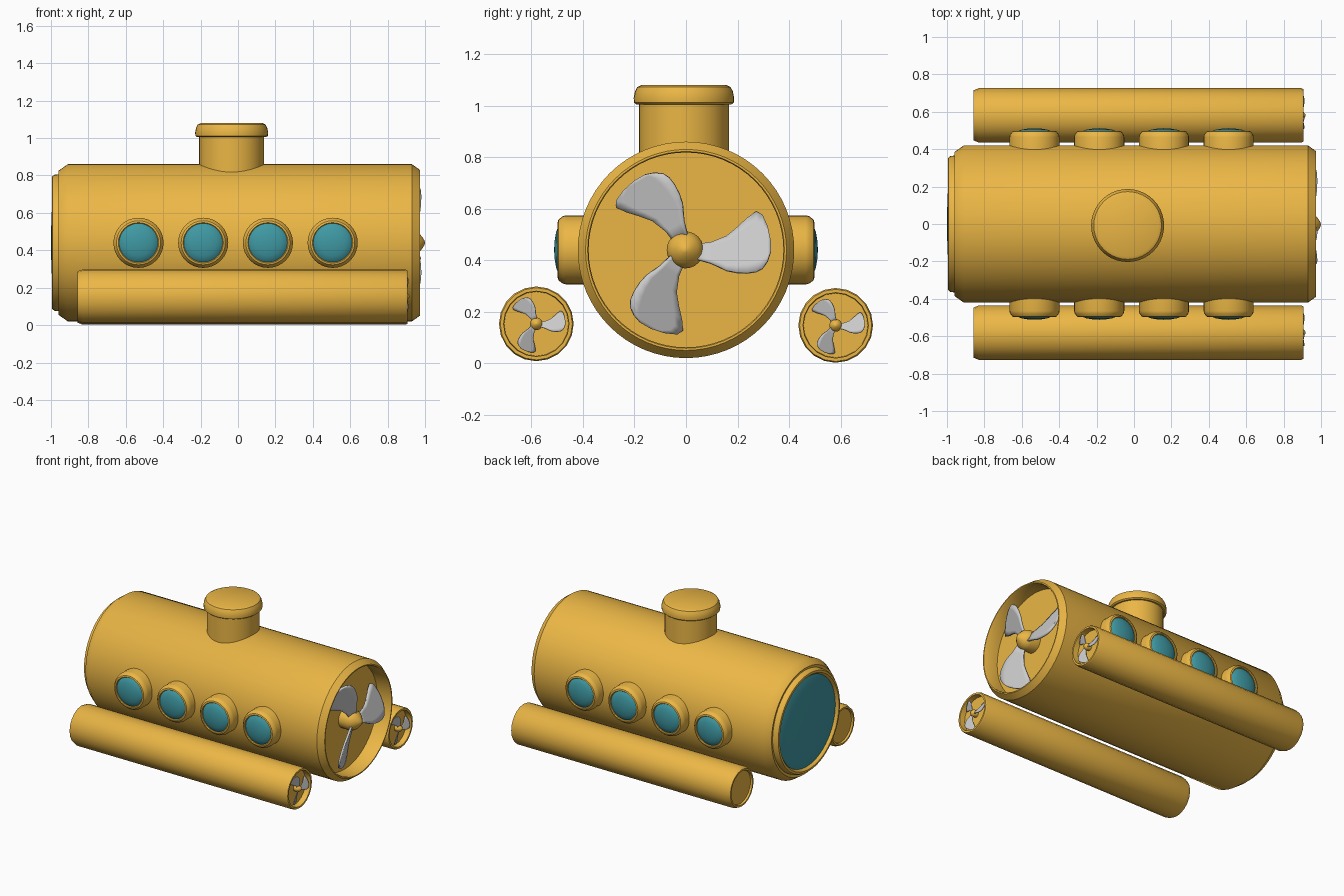
import bpy, bmesh, math
from mathutils import Vector, Matrix

if "Cube" in bpy.data.objects:
    bpy.data.objects.remove(bpy.data.objects["Cube"])


def material(name, color):
    m = bpy.data.materials.new(name)
    m.diffuse_color = color
    m.use_nodes = True
    m.node_tree.nodes["Principled BSDF"].inputs["Base Color"].default_value = m.diffuse_color
    return m


YELLOW = material("yellow_paint", (0.83, 0.47, 0.06, 1))
GLASS = material("teal_glass", (0.05, 0.32, 0.37, 1))


def finish(name, bm, mat=None, angle=35):
    bmesh.ops.recalc_face_normals(bm, faces=bm.faces)
    me = bpy.data.meshes.new(name)
    bm.to_mesh(me)
    bm.free()
    ob = bpy.data.objects.new(name, me)
    bpy.context.collection.objects.link(ob)
    if mat:
        me.materials.append(mat)
    bpy.ops.object.select_all(action='DESELECT')
    ob.select_set(True)
    bpy.context.view_layer.objects.active = ob
    bpy.ops.object.shade_smooth_by_angle(angle=math.radians(angle))
    return ob


def lathe(name, profile, origin, axis, mat=None, sides=32):
    """Turn (radius, height) points around an axis through origin."""
    bm = bmesh.new()
    rings = []
    for r, h in profile:
        n = sides if r > 0 else 1
        rings.append([bm.verts.new((r * math.cos(math.tau * i / sides),
                                    r * math.sin(math.tau * i / sides), h)) for i in range(n)])
    for a, b in zip(rings, rings[1:]):
        for i in range(sides):
            j = (i + 1) % sides
            quad = [a[i % len(a)], a[j % len(a)], b[j % len(b)], b[i % len(b)]]
            bm.faces.new(list(dict.fromkeys(quad)))
    rot = Vector(axis).to_track_quat('Z', 'Y').to_matrix().to_4x4()
    bm.transform(Matrix.Translation(origin) @ rot)
    return finish(name, bm, mat)


# Blade stations: distance from hub, lower edge, upper edge
STATIONS = [(0.04, -0.035, 0.02), (0.10, -0.052, 0.028), (0.16, -0.08, 0.052),
            (0.20, -0.088, 0.085), (0.24, -0.09, 0.122), (0.275, -0.085, 0.147),
            (0.30, -0.072, 0.135), (0.32, -0.045, 0.09), (0.332, -0.01, 0.035)]


def propeller(name, center, s):
    bm = bmesh.new()
    across = 6
    for k in range(3):
        rot = Matrix.Rotation(k * math.tau / 3, 3, 'X')
        grid = []
        for u, lo, hi in STATIONS:
            row = []
            for i in range(across + 1):
                v = lo + (hi - lo) * i / across
                row.append(bm.verts.new(Vector(center) + rot @ Vector((-0.42 * v, u, v)) * s))
            grid.append(row)
        for a, b in zip(grid, grid[1:]):
            for i in range(across):
                bm.faces.new((a[i], a[i + 1], b[i + 1], b[i]))
    blades = finish(name + "_blades", bm)
    sol = blades.modifiers.new("thickness", 'SOLIDIFY')
    sol.thickness = 0.014 * s
    sol.offset = 0
    hub = [(0, -0.075), (0.07, -0.075), (0.072, -0.01), (0.064, 0.015), (0.05, 0.033),
           (0.03, 0.05), (0.012, 0.061), (0, 0.064)]
    lathe(name + "_hub", [(r * s, h * s) for r, h in hub], center, (1, 0, 0), YELLOW, 24)


# Main hull with recessed stern and stepped bow ring
lathe("hull", [(0, -0.97), (0.325, -0.97), (0.33, -0.985), (0.34, -0.995), (0.355, -0.993),
               (0.364, -0.98), (0.366, -0.955), (0.376, -0.955), (0.385, -0.96), (0.42, -0.91),
               (0.42, 0.93), (0.39, 0.972), (0.382, 0.972), (0.378, 0.965), (0.378, 0.86),
               (0, 0.86)], (0, 0, 0.44), (1, 0, 0), YELLOW, 64)
lathe("bow_window", [(0, 1.0), (0.12, 0.998), (0.22, 0.993), (0.30, 0.985), (0.328, 0.975),
                     (0.328, 0.95), (0, 0.95)], (0, 0, 0.44), (-1, 0, 0), GLASS, 64)
propeller("main_propeller", (0.936, -0.003, 0.44), 1.0)

# Hatch tower and its rounded cap
lathe("hatch_tower", [(0, 0.75), (0.174, 0.75), (0.174, 1.02), (0, 1.02)],
      (-0.034, -0.008, 0), (0, 0, 1), YELLOW, 40)
lathe("hatch_cap", [(0, 1.005), (0.185, 1.005), (0.194, 1.012), (0.195, 1.03), (0.19, 1.055),
                    (0.181, 1.072), (0.165, 1.08), (0, 1.08)],
      (-0.034, -0.008, 0), (0, 0, 1), YELLOW, 40)

for side, label in ((-1, "front"), (1, "back")):
    # Portholes
    for i in range(4):
        at = (-0.532 + 0.346 * i, 0, 0.44)
        lathe(f"{label}_porthole_rim_{i + 1}",
              [(0, 0.34), (0.134, 0.34), (0.134, 0.465), (0.131, 0.478), (0.118, 0.495),
               (0.108, 0.498), (0.104, 0.493), (0.104, 0.475), (0, 0.475)],
              at, (0, side, 0), YELLOW, 32)
        lathe(f"{label}_porthole_glass_{i + 1}",
              [(0, 0.512), (0.035, 0.51), (0.07, 0.504), (0.095, 0.494), (0.105, 0.485),
               (0.105, 0.46), (0, 0.46)], at, (0, side, 0), GLASS, 32)
    # Side thruster pods
    z = 0.15 - 0.003 * side
    lathe(f"{label}_thruster_pod",
          [(0, -0.845), (0.118, -0.845), (0.122, -0.858), (0.134, -0.858), (0.145, -0.83),
           (0.145, 0.895), (0.14, 0.905), (0.127, 0.905), (0.125, 0.865), (0, 0.865)],
          (0, 0.581 * side, z), (1, 0, 0), YELLOW, 20)
    propeller(f"{label}_thruster_propeller", (0.896, 0.581 * side, z), 0.34)
